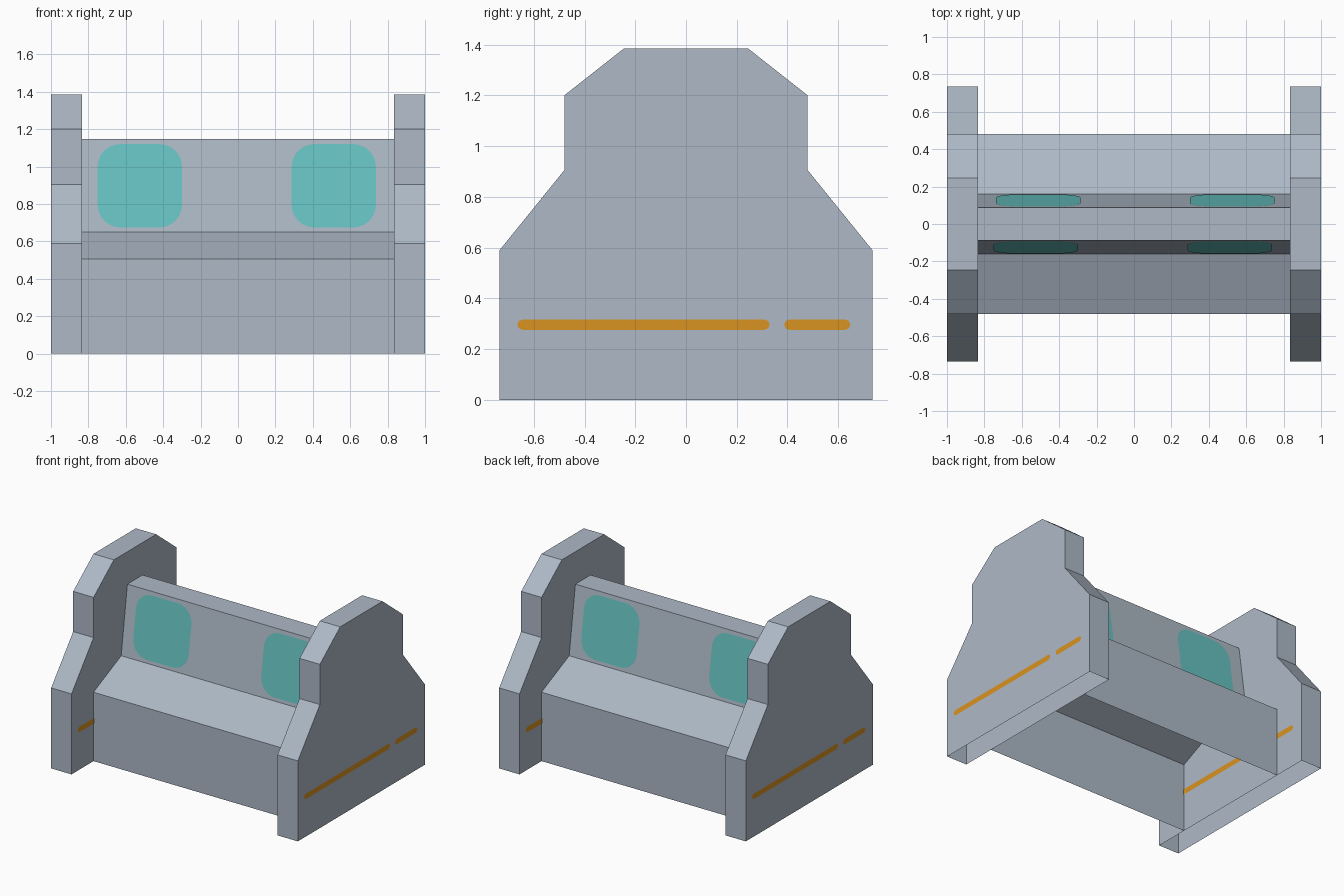
import bpy
import math
from mathutils import Vector

if "Cube" in bpy.data.objects:
    bpy.data.objects.remove(bpy.data.objects["Cube"])


def material(name, rgb):
    m = bpy.data.materials.new(name)
    m.diffuse_color = (*rgb, 1.0)
    m.use_nodes = True
    m.node_tree.nodes["Principled BSDF"].inputs["Base Color"].default_value = m.diffuse_color
    return m


GREY = material("blue grey", (0.42, 0.485, 0.565))
TEAL = material("teal", (0.135, 0.55, 0.54))
ORANGE = material("orange", (0.70, 0.29, 0.015))


def make(name, verts, faces, mat):
    me = bpy.data.meshes.new(name)
    me.from_pydata(verts, [], faces)
    me.materials.append(mat)
    ob = bpy.data.objects.new(name, me)
    bpy.context.collection.objects.link(ob)
    return ob


def shell(name, profile, x0, x1, caps):
    """Extrude an open (y, z) profile along x; the bottom stays open."""
    n = len(profile)
    verts = [(x, y, z) for x in (x0, x1) for y, z in profile]
    faces = [(i, n + i, n + i + 1, i + 1) for i in range(n - 1)]
    if caps:
        faces += [tuple(range(n)), tuple(reversed(range(n, 2 * n)))]
    return make(name, verts, faces, GREY)


def mirrored(half):
    """Complete a front half profile with its back half."""
    return half + [(-y, z) for y, z in reversed(half)]


def rounded(w, h, r, steps):
    """Counter-clockwise rounded rectangle about the origin."""
    pts = []
    for k, (sx, sy) in enumerate([(1, 1), (-1, 1), (-1, -1), (1, -1)]):
        for i in range(steps + 1):
            a = math.pi / 2 * (k + i / steps)
            pts.append((sx * (w / 2 - r) + r * math.cos(a),
                        sy * (h / 2 - r) + r * math.sin(a)))
    return pts


def plate(name, outline, centre, u, v, mat, s):
    """Flat inlay; s = -1 turns it half a circle about z."""
    c, u, v = Vector(centre), Vector(u).normalized(), Vector(v).normalized()
    c = c + u.cross(v) * 0.002
    pts = [c + u * a + v * b for a, b in outline]
    make(name, [(s * p.x, s * p.y, p.z) for p in pts],
         [tuple(range(len(pts)))], mat)


# Stepped end panels
side = mirrored([(-0.735, 0), (-0.735, 0.59), (-0.48, 0.905),
                 (-0.48, 1.2), (-0.245, 1.385)])
shell("right_end_panel", side, 0.835, 1.0, True)
shell("left_end_panel", side, -1.0, -0.835, True)

# Double-sided bench: skirt, sloped seat, leaning backrest
bench = mirrored([(-0.48, 0), (-0.48, 0.505), (-0.16, 0.65), (-0.088, 1.147)])
shell("double_bench", bench, -0.835, 0.835, False)

for s, tag in ((1, "front"), (-1, "back")):
    # Rounded backrest pads
    for x, lr in ((-0.525, "a"), (0.512, "b")):
        plate(f"{tag}_pad_{lr}", rounded(0.45, 0.45, 0.12, 6),
              (x, -0.124, 0.897), (1, 0, 0), (0, 0.072, 0.497), TEAL, s)
    # Long and short stripes on both faces of the end panels
    for x, face in ((1.0, "outer"), (-0.835, "inner")):
        for y0, y1, size in ((-0.665, 0.33, "long"), (0.387, 0.648, "short")):
            plate(f"{tag}_{face}_{size}_stripe",
                  rounded(y1 - y0, 0.04, 0.0195, 2),
                  (x, (y0 + y1) / 2, 0.296), (0, 1, 0), (0, 0, 1), ORANGE, s)
